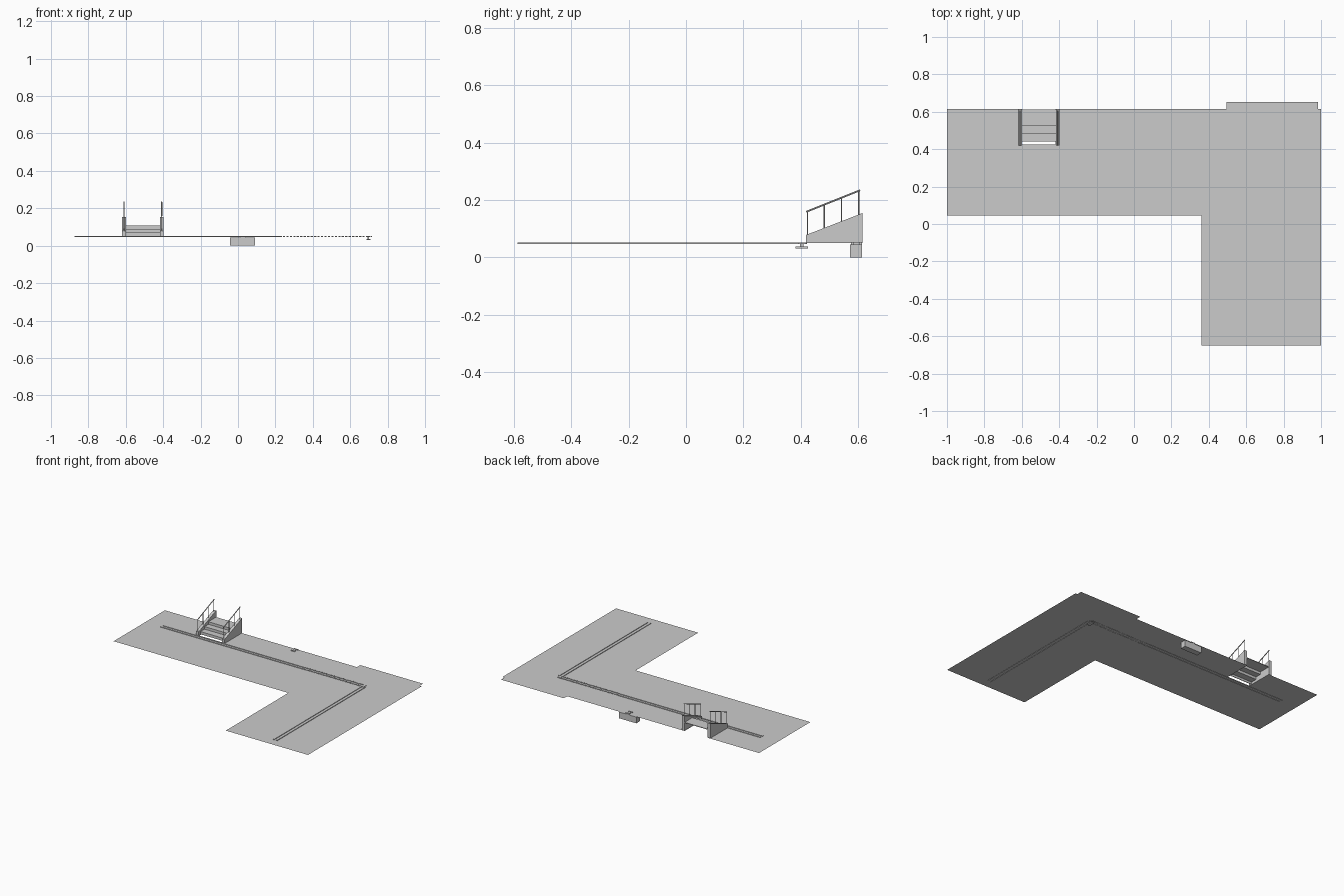
import bpy, bmesh
from mathutils import Vector

if "Cube" in bpy.data.objects:
    bpy.data.objects.remove(bpy.data.objects["Cube"])

FLOOR = 0.048


def make(name, verts, faces):
    me = bpy.data.meshes.new(name)
    me.from_pydata(verts, [], faces)
    ob = bpy.data.objects.new(name, me)
    bpy.context.collection.objects.link(ob)
    return ob


def boxes(name, items):
    """One object from many boxes given as (x0, x1, y0, y1, z0, z1)."""
    verts, faces = [], []
    for x0, x1, y0, y1, z0, z1 in items:
        n = len(verts)
        verts += [(x, y, z) for z in (z0, z1)
                  for x, y in ((x0, y0), (x1, y0), (x1, y1), (x0, y1))]
        faces += [[n + i for i in f] for f in
                  ((3, 2, 1, 0), (4, 5, 6, 7), (0, 1, 5, 4),
                   (1, 2, 6, 5), (2, 3, 7, 6), (3, 0, 4, 7))]
    return make(name, verts, faces)


def extrude_x(name, profile, x0, x1):
    """Solid from a (y, z) profile running along x."""
    n = len(profile)
    verts = [(x, y, z) for x in (x0, x1) for y, z in profile]
    faces = [list(range(n))[::-1], list(range(n, 2 * n))]
    faces += [[i, (i + 1) % n, n + (i + 1) % n, n + i] for i in range(n)]
    ob = make(name, verts, faces)
    bm = bmesh.new()
    bm.from_mesh(ob.data)
    bmesh.ops.recalc_face_normals(bm, faces=bm.faces)
    bm.to_mesh(ob.data)
    bm.free()
    return ob


def rod(name, a, b, r=0.003):
    a, b = Vector(a), Vector(b)
    bpy.ops.mesh.primitive_cylinder_add(vertices=8, radius=r, depth=(b - a).length,
                                        location=(a + b) / 2)
    ob = bpy.context.object
    ob.rotation_euler = (b - a).to_track_quat('Z', 'Y').to_euler()
    ob.name = name
    bpy.ops.object.shade_smooth_by_angle()


# L-shaped floor sheet with a notch under the stairs and a shallow rear bay
outline = [(-1, 0.045), (0.36, 0.045), (0.36, -0.65), (1, -0.65), (1, 0.615),
           (0.985, 0.615), (0.985, 0.652), (0.495, 0.652), (0.495, 0.615),
           (-0.42, 0.615), (-0.42, 0.425), (-0.6, 0.425), (-0.6, 0.615), (-1, 0.615)]
make("floor", [(x, y, FLOOR) for x, y in outline], [list(range(len(outline)))])

# long rails, one pair for each wing
z0, z1 = FLOOR - 0.002, FLOOR + 0.004
boxes("long_rails", [(-0.875, 0.235, y - w, y + w, z0, z1)
                     for y, w in ((0.394, 0.004), (0.417, 0.004))])
boxes("side_rails", [(x - 0.004, x + 0.004, -0.588, 0.393, z0, z1)
                     for x in (0.689, 0.713)])

# broken rail made of short links
boxes("rail_links", [(0.24 + i * 0.0185, 0.252 + i * 0.0185, y - 0.003, y + 0.003, z0, z1)
                     for i in range(25) for y in (0.394, 0.417)])

# corner pivot where the rails meet
boxes("corner_pivot", [(0.686, 0.708, 0.381, 0.425, 0.030, 0.037),
                       (0.693, 0.701, 0.397, 0.409, 0.037, 0.046),
                       (0.687, 0.707, 0.388, 0.418, 0.046, 0.052)])

# box hanging under the rear edge, with a small cleat
boxes("under_box", [(-0.042, 0.092, 0.572, 0.613, 0, 0.044)])
boxes("cleat", [(0.01, 0.04, 0.576, 0.584, 0.044, 0.053),
                (0.018, 0.032, 0.584, 0.604, 0.044, 0.052),
                (0.01, 0.04, 0.604, 0.613, 0.044, 0.053)])

# folded stair treads and risers
t = 0.004
upper = [(0.44, 0.053), (0.44, 0.072), (0.485, 0.072), (0.485, 0.09),
         (0.527, 0.09), (0.527, 0.108), (0.613, 0.108)]
lower = [(0.613, 0.108 - t), (0.527 + t, 0.108 - t), (0.527 + t, 0.09 - t),
         (0.485 + t, 0.09 - t), (0.485 + t, 0.072 - t), (0.44 + t, 0.072 - t),
         (0.44 + t, 0.053)]
extrude_x("stair_steps", upper + lower, -0.6, -0.418)

# sloping stair sides, each with a handrail on four posts
side = [(0.419, 0.05), (0.615, 0.05), (0.615, 0.154), (0.419, 0.078)]
for label, xa, xb in (("left", -0.62, -0.6), ("right", -0.418, -0.398)):
    extrude_x("stair_side_" + label, side, xa, xb)
    x = (xa + xb) / 2
    slope = lambda y: 0.159 + (y - 0.42) * 0.4
    rod("handrail_" + label, (x, 0.419, slope(0.419)), (x, 0.607, slope(0.607)))
    for y in (0.424, 0.482, 0.542, 0.602):
        rod("handrail_post_" + label, (x, y, 0.07 + (y - 0.419) * 0.388), (x, y, slope(y)), 0.002)
